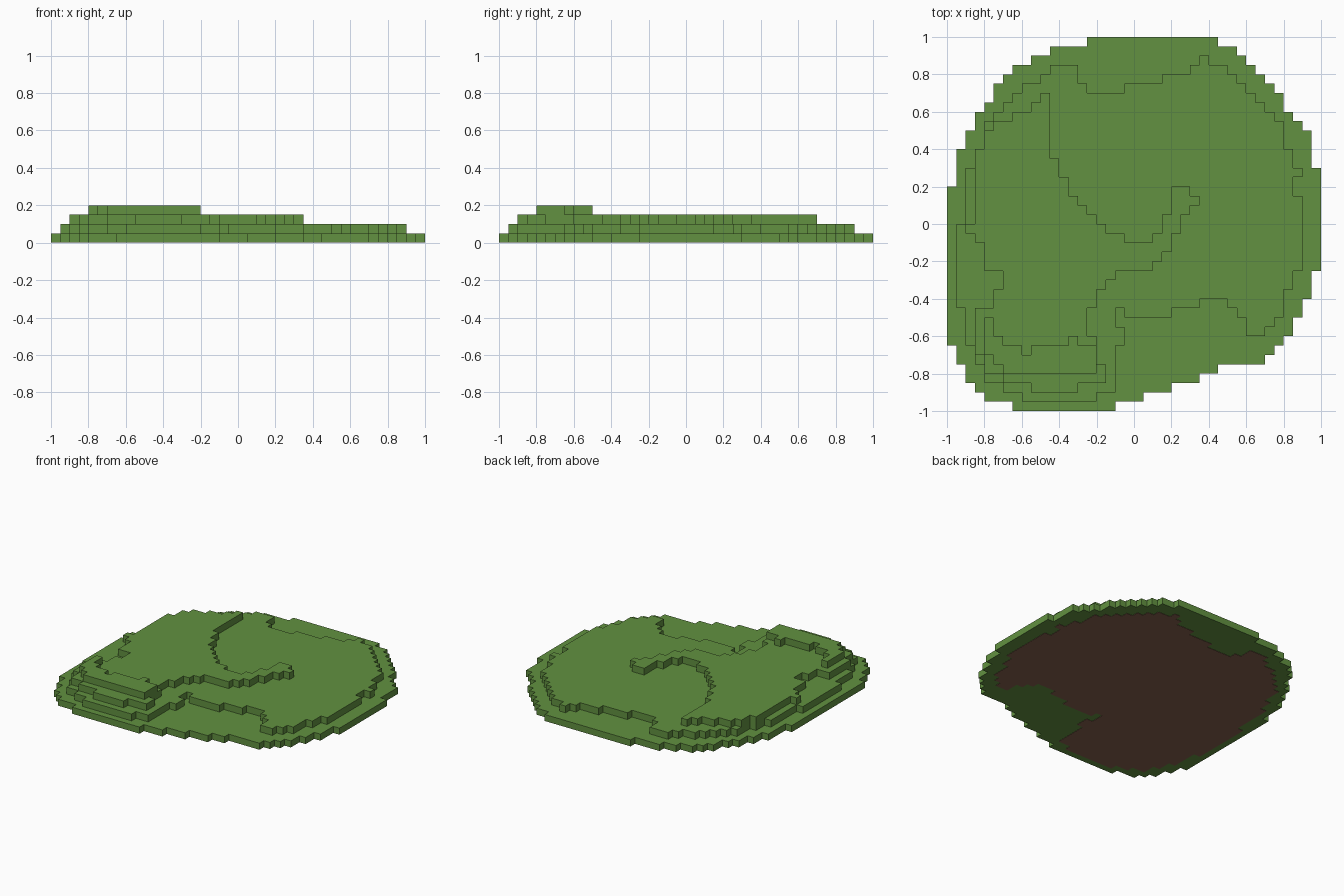
import bpy
import bmesh

CELL = 0.05  # size of one terrain block

default_cube = bpy.data.objects.get("Cube")
if default_cube:
    bpy.data.objects.remove(default_cube, do_unlink=True)


def make_material(name, colour):
    material = bpy.data.materials.new(name)
    material.use_nodes = True
    material.diffuse_color = colour
    material.node_tree.nodes["Principled BSDF"].inputs["Base Color"].default_value = colour
    return material


def stepped_outline(corners):
    """Join corners by steps, first along x and then along y.
    An exact diagonal becomes a run of single-block steps."""
    path = []

    def visit(point):
        if not path or path[-1] != point:
            path.append(point)

    for (x, y), (next_x, next_y) in zip(corners, corners[1:] + corners[:1]):
        visit((x, y))
        across, along = next_x - x, next_y - y
        steps = abs(across) if abs(across) == abs(along) else 1
        for step in range(steps):
            old_y = path[-1][1]
            new_x = x + across * (step + 1) // steps
            new_y = y + along * (step + 1) // steps
            visit((new_x, old_y))
            visit((new_x, new_y))
    if path[-1] == path[0]:
        path.pop()
    return path


def make_terrace(name, corners, bottom, top, material):
    """Extrude a stepped outline into a flat slab."""
    bm = bmesh.new()
    verts = [bm.verts.new((x * CELL, y * CELL, bottom))
             for x, y in stepped_outline(corners)]
    base = bm.faces.new(verts)
    lid = bmesh.ops.extrude_face_region(bm, geom=[base], use_keep_orig=True)
    raised = [item for item in lid["geom"] if isinstance(item, bmesh.types.BMVert)]
    bmesh.ops.translate(bm, verts=raised, vec=(0, 0, top - bottom))
    bmesh.ops.recalc_face_normals(bm, faces=bm.faces[:])
    mesh = bpy.data.meshes.new(name)
    bm.to_mesh(mesh)
    bm.free()
    mesh.materials.append(material)
    terrace = bpy.data.objects.new(name, mesh)
    bpy.context.collection.objects.link(terrace)
    return terrace


grass = make_material("grass green", (0.122, 0.283, 0.052, 1))
soil = make_material("soil brown", (0.235, 0.115, 0.077, 1))

# Outline corners in blocks, clockwise seen from above
ground = [
    (-5, 20), (9, 19), (11, 18), (15, 14), (16, 12), (18, 10), (19, 6),
    (20, -5), (19, -8), (18, -10), (17, -12), (14, -15), (9, -16), (7, -17),
    (4, -18), (1, -19), (-2, -20), (-13, -19), (-16, -18), (-17, -17),
    (-18, -15), (-19, -13), (-20, 4), (-19, 8), (-18, 10), (-17, 12),
    (-16, 13), (-15, 15), (-13, 17), (-11, 18), (-9, 19)]

lower = [
    (-9, 17), (-6, 15), (-5, 14), (-1, 15), (3, 16), (6, 17), (7, 18),
    (8, 17), (10, 16), (12, 14), (15, 11), (16, 8), (17, 6), (18, 5),
    (17, 3), (18, -5), (17, -7), (16, -10), (14, -12), (12, -12), (12, -10),
    (10, -8), (7, -9), (4, -10), (-1, -9), (-2, -11), (-1, -13), (-2, -18),
    (-4, -19), (-12, -18), (-14, -17), (-16, -17), (-16, -15), (-17, -13),
    (-18, -9), (-19, 0), (-18, 6), (-17, 8), (-16, 11), (-12, 15), (-10, 16)]

ridge = [
    (-10, 14), (-9, 7), (-8, 5), (-7, 3), (-3, -1), (-1, -2), (2, -1),
    (3, 1), (4, 4), (6, 3), (7, 2), (6, 1), (5, -1), (4, -3), (2, -5),
    (-2, -6), (-3, -7), (-4, -9), (-5, -12), (-4, -15), (-3, -17), (-6, -18),
    (-11, -17), (-14, -16), (-16, -16), (-16, -14), (-17, -9), (-15, -9),
    (-15, -7), (-14, -5), (-16, -2), (-18, 0), (-17, 8), (-16, 10),
    (-15, 11), (-13, 12), (-11, 13)]

summit = [
    (-16, -10), (-15, -12), (-14, -13), (-12, -14), (-11, -13), (-7, -12),
    (-6, -13), (-4, -16), (-14, -15), (-15, -14)]

# Soil shows underneath, below the first raised terrace
make_terrace("soil_core", lower, 0, CELL * 0.8, soil)

# Grass terraces stacked one block high each
make_terrace("ground_terrace", ground, 0.002, CELL, grass)
for level, (name, corners) in enumerate(
        [("lower_terrace", lower), ("ridge_terrace", ridge), ("summit_terrace", summit)], 1):
    make_terrace(name, corners, CELL * level, CELL * (level + 1), grass)
